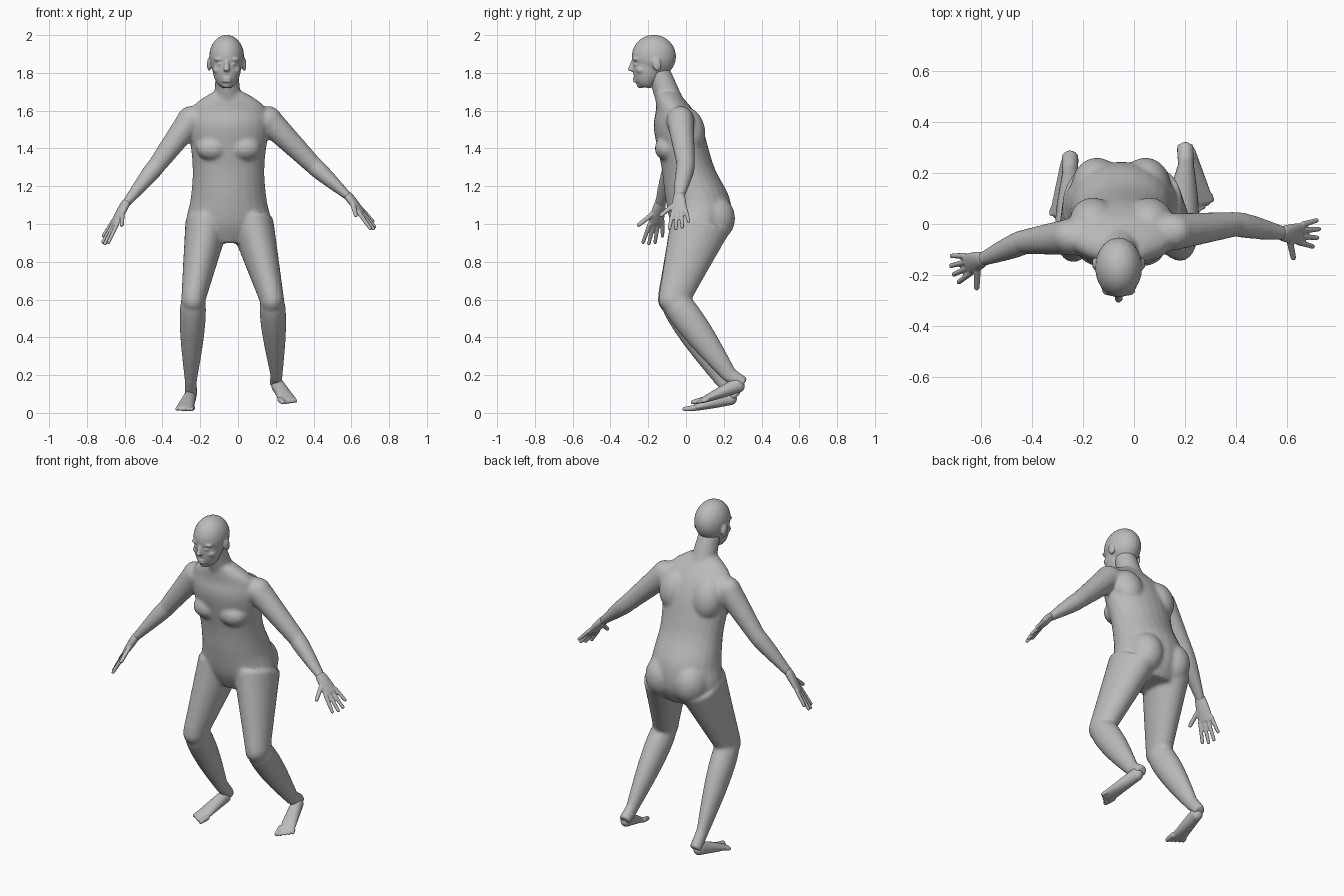
import bpy, bmesh, math
from mathutils import Vector, Matrix

cube = bpy.data.objects.get("Cube")
if cube:
    bpy.data.objects.remove(cube, do_unlink=True)

GREY = (.5, .5, .5, 1)
skin = bpy.data.materials.new("plain grey")
skin.use_nodes = True
skin.diffuse_color = GREY
skin.node_tree.nodes["Principled BSDF"].inputs["Base Color"].default_value = GREY

SIDES = 24
STEPS = 10
MID = -.05   # the body's midline
FACE = -.06  # the head's midline
UP = Vector((0, 0, 1))
ACROSS = Vector((1, 0, 0))
ALONG = Vector((0, 1, 0))


def blend(start, end, t):
    return start + (end - start) * t


def loft(bm, sections, tangent, across):
    """Closed tube through (centre, width, depth) sections."""
    side = (across - tangent * across.dot(tangent)).normalized()
    front = tangent.cross(side)
    rings = []
    for centre, width, depth in sections:
        angles = [math.tau * k / SIDES for k in range(SIDES)]
        rings.append([bm.verts.new(centre + side * width * math.cos(a) + front * depth * math.sin(a))
                      for a in angles])
    for low, high in zip(rings, rings[1:]):
        for k in range(SIDES):
            bm.faces.new((low[k - 1], low[k], high[k], high[k - 1]))
    bm.faces.new(rings[0])
    bm.faces.new(rings[-1])


def limb(bm, start, end, widths, flatness=(1, 1), bulge=0, across=ACROSS):
    """Tapered tube; the bulge swells it nearer its start."""
    start, end = Vector(start), Vector(end)
    sections = []
    for k in range(STEPS + 1):
        t = k / STEPS
        width = blend(*widths, t) + bulge * math.sin(math.pi * t ** .65)
        sections.append((start.lerp(end, t), width, width * blend(*flatness, t)))
    loft(bm, sections, (end - start).normalized(), across)


def ball(bm, centre, radii, tilt=0):
    matrix = Matrix.Translation(centre) @ Matrix.Rotation(tilt, 4, 'X') @ Matrix.Diagonal((*radii, 1))
    bmesh.ops.create_uvsphere(bm, u_segments=SIDES, v_segments=SIDES, radius=1, matrix=matrix)


def digit(bm, start, end, radius):
    """Round-tipped finger or toe."""
    tip = radius * .8
    limb(bm, start, end, (radius, tip), across=ALONG + ACROSS / 3)
    ball(bm, end, (tip, tip, tip))


def finish(bm, name, voxel, softness):
    """Fuse the overlapping volumes into one smooth skin."""
    bmesh.ops.recalc_face_normals(bm, faces=bm.faces)
    mesh = bpy.data.meshes.new(name)
    bm.to_mesh(mesh)
    bm.free()
    mesh.materials.append(skin)
    obj = bpy.data.objects.new(name, mesh)
    bpy.context.collection.objects.link(obj)
    fuse = obj.modifiers.new("fuse", 'REMESH')
    fuse.mode = 'VOXEL'
    fuse.voxel_size = voxel
    fuse.use_smooth_shade = True
    soften = obj.modifiers.new("soften", 'SMOOTH')
    soften.factor = .5
    soften.iterations = softness


def torso(bm):
    # height, centre y, half width, half depth from crotch to neck
    rows = [Vector(row) for row in ((.9, .08, .13, .11), (1, .08, .22, .16), (1.14, .06, .2, .17),
                                    (1.3, .01, .19, .14), (1.5, -.04, .21, .13),
                                    (1.6, -.06, .2, .1), (1.65, -.08, .16, .08), (1.7, -.1, .08, .06))]
    sections = []
    for i in range(len(rows) - 1):
        a, b, c, d = rows[max(i - 1, 0)], rows[i], rows[i + 1], rows[min(i + 2, len(rows) - 1)]
        for k in range(STEPS):
            t = k / STEPS
            # smooth blend between the parabolas through neighbouring rows
            before = b + (c - a) / 2 * t + (a - b * 2 + c) / 2 * t * t
            u = 1 - t
            after = c + (b - d) / 2 * u + (d - c * 2 + b) / 2 * u * u
            z, y, width, depth = before.lerp(after, t)
            sections.append((Vector((MID, y, z)), width, depth))
    loft(bm, sections, UP, ACROSS)
    limb(bm, (MID, -.06, 1.58), (FACE, -.15, 1.82), (.075, .06))
    for s in (-1, 1):
        ball(bm, (MID + s * .085, -.1, 1.4), (.085, .065, .065), .3)  # chest
        ball(bm, (MID + s * .095, .145, 1.03), (.1, .115, .125))      # buttock
        ball(bm, (MID + s * .11, .02, 1.5), (.09, .08, .12), .25)     # shoulder blade


def leg(bm, hip, knee, ankle, heel):
    limb(bm, hip, knee, (.115, .064), (1.4, 1.3))
    ball(bm, knee, (.064, .08, .075))
    limb(bm, knee, ankle, (.062, .032), (1.15, 1.3), .015)
    ball(bm, ankle, (.032, .042, .04))
    limb(bm, ankle, Vector(heel) + UP * .04, (.032, .034), (1.3, 1))


def arm(bm, shoulder, elbow, wrist):
    limb(bm, (MID, -.05, 1.57), shoulder, (.06, .074), across=ALONG)
    ball(bm, shoulder, (.074, .07, .074))
    limb(bm, shoulder, elbow, (.072, .048), across=ALONG)
    ball(bm, elbow, (.048, .047, .048))
    limb(bm, elbow, wrist, (.048, .027), (1, .8), .005, ALONG)


def hand(name, wrist, reach, across):
    """Palm, four spread fingers and a thumb; across runs from index to little finger."""
    bm = bmesh.new()
    wrist, reach, across = Vector(wrist), Vector(reach), Vector(across).normalized()
    limb(bm, wrist - reach * .1, wrist + reach * .5, (.027, .045), (.75, .3), .004, across)
    for i, length in enumerate((.93, 1, 1, .87)):
        spread = across * (i - 1.5)
        digit(bm, wrist + reach * .45 + spread * .024, wrist + reach * length + spread * .036, .012)
    digit(bm, wrist + reach * .15 - across * .015, wrist + reach * .42 - across * .1, .014)
    finish(bm, name, .005, 2)


def foot(name, heel, toe, inner):
    """Foot along the sole from heel to toe; inner points to the big toe's side."""
    bm = bmesh.new()
    heel, toe = Vector(heel), Vector(toe)
    along = toe - heel
    side = along.cross(UP).normalized() * -inner
    limb(bm, heel + along * .1 + UP * .042, heel + along * .84 + UP * .013, (.033, .048), (1.2, .27))
    ball(bm, heel + along * .12 + UP * .036, (.033, .036, .036))
    for i in range(5):
        offset = side * (.038 - .019 * i)
        radius = .011 if i else .016
        digit(bm, heel + along * .74 + offset + UP * .014,
              heel + along * (.95 - .03 * i) + offset * 1.1 + UP * radius, radius)
    finish(bm, name, .006, 2)


def head():
    bm = bmesh.new()
    ball(bm, (FACE, -.17, 1.887), (.092, .117, .114), -.1)
    limb(bm, (FACE, -.222, 1.725), (FACE, -.18, 1.9), (.032, .082), (1, 1.2), .02)
    limb(bm, (FACE, -.28, 1.865), (FACE, -.294, 1.81), (.009, .017))  # nose
    for z in (1.757, 1.772):
        ball(bm, (FACE, -.266, z), (.025, .016, .008))                # lips
    ball(bm, (FACE, -.24, 1.737), (.026, .022, .018))                 # chin
    for s in (-1, 1):
        ball(bm, (FACE + s * .033, -.262, 1.872), (.034, .02, .011))    # brow
        ball(bm, (FACE + s * .033, -.265, 1.846), (.015, .014, .009))   # eye
        ball(bm, (FACE + s * .045, -.235, 1.815), (.028, .03, .022))    # cheek
        ball(bm, (FACE + s * .093, -.155, 1.845), (.011, .024, .036), .2)  # ear
    finish(bm, "head", .006, 3)


# Joints of the pose
right_heel, left_heel = (-.25, .268, .045), (.2, .308, .115)
right_wrist, left_wrist = (-.6, -.14, 1.1), (.59, -.037, 1.14)

body = bmesh.new()
torso(body)
leg(body, (-.165, .075, 1), (-.237, -.07, .6), (-.25, .195, .17), right_heel)
leg(body, (.075, .075, 1), (.18, -.065, .6), (.204, .23, .2), left_heel)
arm(body, (-.25, -.05, 1.55), (-.43, -.07, 1.31), right_wrist)
arm(body, (.16, -.03, 1.55), (.4, 0, 1.31), left_wrist)
finish(body, "body", .01, 6)

head()
hand("right_hand", right_wrist, (-.11, -.04, -.2), (-.3, .9, .2))
hand("left_hand", left_wrist, (.13, 0, -.16), (.2, .9, .25))
foot("right_foot", right_heel, (-.29, -.015, .002), 1)
foot("left_foot", left_heel, (.28, .035, .037), -1)
